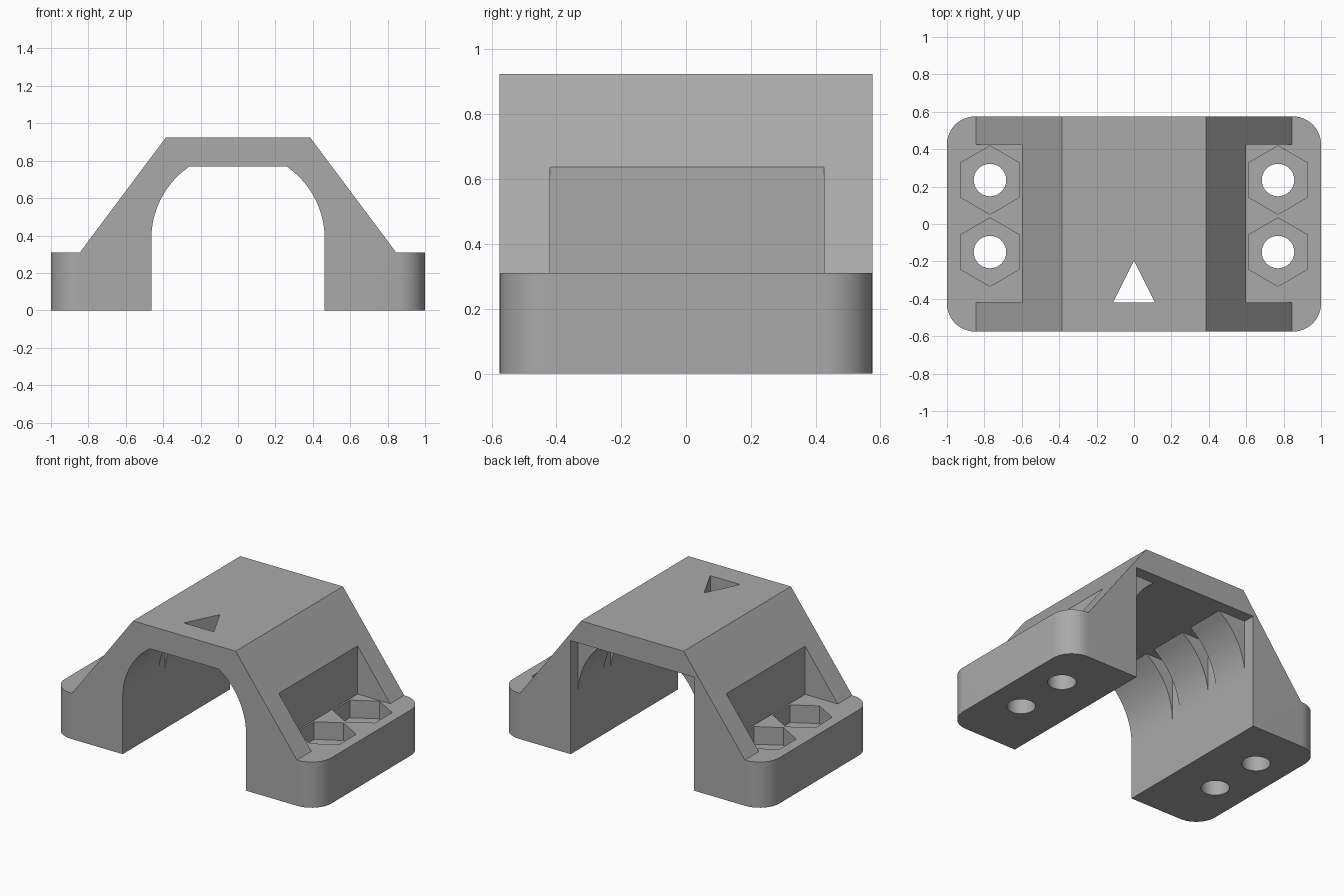
import bpy, bmesh
from math import pi, sin, cos, atan2, radians
from mathutils import Vector

if "Cube" in bpy.data.objects:
    bpy.data.objects.remove(bpy.data.objects["Cube"], do_unlink=True)

DEPTH = 0.575          # half length along y
BORE = 0.463           # half width of the channel
CEILING = 0.77
FOOT = 0.31

grey = bpy.data.materials.new("light grey plastic")
grey.use_nodes = True
colour = (0.4, 0.4, 0.4, 1)
grey.diffuse_color = colour
grey.node_tree.nodes["Principled BSDF"].inputs["Base Color"].default_value = colour


def prism(name, outline, start, sweep):
    """Closed solid from an outline of 3D points pushed along a sweep vector."""
    bm = bmesh.new()
    face = bm.faces.new([bm.verts.new(Vector(p) + Vector(start)) for p in outline])
    extruded = bmesh.ops.extrude_face_region(bm, geom=[face])["geom"]
    moved = [v for v in extruded if isinstance(v, bmesh.types.BMVert)]
    bmesh.ops.translate(bm, verts=moved, vec=sweep)
    bmesh.ops.recalc_face_normals(bm, faces=bm.faces)
    mesh = bpy.data.meshes.new(name)
    bm.to_mesh(mesh)
    bm.free()
    mesh.materials.append(grey)
    ob = bpy.data.objects.new(name, mesh)
    bpy.context.collection.objects.link(ob)
    return ob


def box(name, x0, x1, y0, y1, z0, z1):
    outline = [(x0, y0, z0), (x1, y0, z0), (x1, y1, z0), (x0, y1, z0)]
    return prism(name, outline, (0, 0, 0), (0, 0, z1 - z0))


def ring(x, y, radius, sides, turn=0):
    angles = [turn + 2 * pi * i / sides for i in range(sides)]
    return [(x + radius * cos(a), y + radius * sin(a), 0) for a in angles]


def mirrored(right_half):
    """Complete an x, z profile with its mirror image."""
    points = right_half + [(-x, z) for x, z in reversed(right_half)]
    return [(x, 0, z) for x, z in points]


def apply_boolean(target, cutter, operation="DIFFERENCE"):
    mod = target.modifiers.new("cut", "BOOLEAN")
    mod.operation = operation
    mod.solver = "EXACT"
    mod.object = cutter
    bpy.context.view_layer.objects.active = target
    bpy.ops.object.modifier_apply(modifier=mod.name)
    bpy.data.objects.remove(cutter, do_unlink=True)


# Sloped clamp body with feet
body = prism("bearing_clamp",
             mirrored([(1, 0), (1, FOOT), (0.845, FOOT), (0.385, 0.925)]),
             (0, -DEPTH, 0), (0, 2 * DEPTH, 0))

# Rounded plan corners
r = 0.15
plan = []
for quarter, (sx, sy) in enumerate([(1, 1), (-1, 1), (-1, -1), (1, -1)]):
    for i in range(13):
        a = pi / 2 * (quarter + i / 12)
        plan.append((sx * (1 - r) + r * cos(a), sy * (DEPTH - r) + r * sin(a), 0))
apply_boolean(body, prism("plan", plan, (0, 0, -0.1), (0, 0, 1.2)), "INTERSECT")

# Arched channel with a flat ceiling
spring = 0.385
end = atan2(CEILING - spring, 0.26)
arch = [(BORE, -0.1)] + [(BORE * cos(end * i / 20), spring + BORE * sin(end * i / 20))
                         for i in range(20)] + [(0.26, CEILING)]
apply_boolean(body, prism("channel", mirrored(arch), (0, -0.7, 0), (0, 1.4, 0)))

# Square slots between the curved ribs, and the square back end
for y0, y1 in [(-0.19, -0.12), (0.15, 0.225), (0.495, 0.7)]:
    apply_boolean(body, box("slot", -BORE, BORE, y0, y1, -0.1, CEILING))

# Bolt recesses, nut pockets and bolt holes
for side in (-1, 1):
    x0, x1 = sorted((side * 0.6, side * 1.1))
    apply_boolean(body, box("recess", x0, x1, -0.42, 0.425, FOOT, 1))
    for y in (-0.15, 0.235):
        x = side * 0.77
        apply_boolean(body, prism("nut", ring(x, y, 0.183, 6, pi / 2),
                                  (0, 0, 0.19), (0, 0, 0.3)))
        apply_boolean(body, prism("bolt", ring(x, y, 0.087, 40),
                                  (0, 0, -0.1), (0, 0, 0.6)))

# Triangular direction mark through the roof
apply_boolean(body, prism("arrow", [(-0.112, -0.42, 0), (0.112, -0.42, 0), (0, -0.195, 0)],
                          (0, 0, 0.6), (0, 0, 0.5)))

bpy.ops.object.select_all(action="DESELECT")
body.select_set(True)
bpy.context.view_layer.objects.active = body
bpy.ops.object.shade_smooth_by_angle(angle=radians(25))
